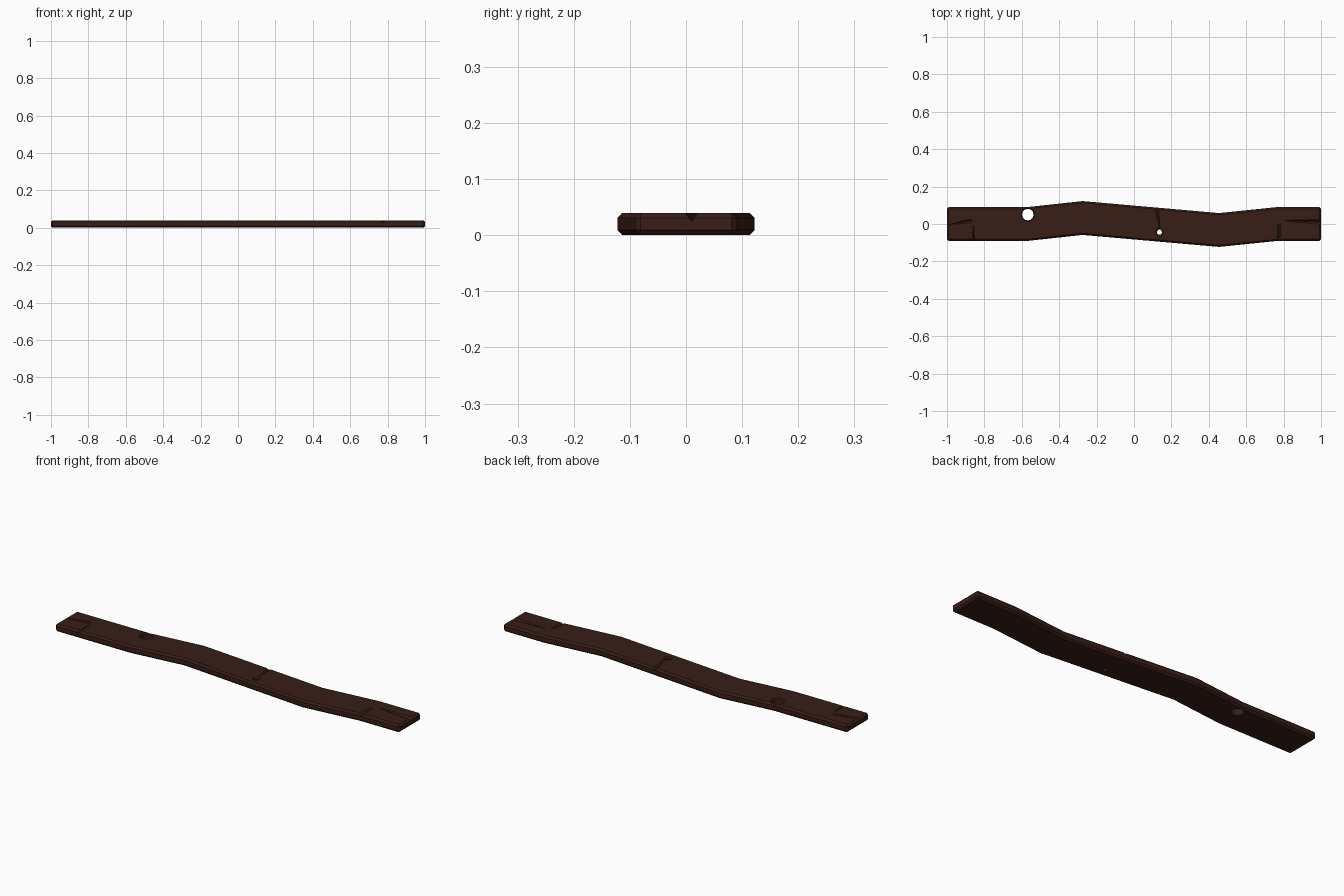
import bpy, bmesh, math
from mathutils import Vector

if "Cube" in bpy.data.objects:
    bpy.data.objects.remove(bpy.data.objects["Cube"])

H = 0.04        # board thickness
W = 0.0905      # half width
BEND = [(-1, 0), (-0.57, 0), (-0.275, 0.032), (0.455, -0.032), (0.765, 0), (1, 0)]


def new_object(name, bm):
    bmesh.ops.recalc_face_normals(bm, faces=bm.faces)
    me = bpy.data.meshes.new(name)
    bm.to_mesh(me)
    bm.free()
    ob = bpy.data.objects.new(name, me)
    bpy.context.collection.objects.link(ob)
    return ob


def loft(name, rings):
    """Closed solid through rings of equal point count."""
    bm = bmesh.new()
    vs = [[bm.verts.new(p) for p in r] for r in rings]
    n = len(vs[0])
    for a, b in zip(vs, vs[1:]):
        for i in range(n):
            j = (i + 1) % n
            bm.faces.new((a[i], a[j], b[j], b[i]))
    bm.faces.new(vs[0])
    bm.faces.new(vs[-1])
    return new_object(name, bm)


# crooked plank: square sections along the bend, then chamfered
plank = loft("crooked_plank", [
    [(x, y - W, 0), (x, y + W, 0), (x, y + W, H), (x, y - W, H)] for x, y in BEND])
bev = plank.modifiers.new("chamfer", 'BEVEL')
bev.width = 0.009
bev.segments = 1
bev.limit_method = 'ANGLE'
bev.angle_limit = math.radians(40)


def cut(cutter):
    m = plank.modifiers.new(cutter.name, 'BOOLEAN')
    m.operation = 'DIFFERENCE'
    m.solver = 'EXACT'
    m.object = cutter
    cutter.hide_render = True
    cutters.append(cutter)


def knot_hole(name, x, y, r, rim, sides):
    def ring(rad, z):
        return [(x + rad * math.cos(2 * math.pi * i / sides),
                 y + rad * math.sin(2 * math.pi * i / sides), z) for i in range(sides)]
    k = rim - r
    cut(loft(name, [ring(r, -0.02), ring(r, H - k), ring(rim + k, H + k)]))


def crack(name, wide, tip, w, d, w2=0.002, d2=0.002):
    """V groove in the top face, from its wide end to its thin tip."""
    a, b = Vector((*wide, H)), Vector((*tip, H))
    t = (b - a).normalized()
    s = Vector((-t.y, t.x, 0))

    def section(p, hw, dep):
        up = Vector((0, 0, dep))
        return [p + 2 * hw * s + up, p - 2 * hw * s + up, p - up]
    cut(loft(name, [section(a, w, d), section(b, w2, d2)]))


cutters = []
# knot holes
knot_hole("large_knot_hole", -0.568, 0.05, 0.031, 0.037, 12)
knot_hole("small_knot_hole", 0.136, -0.044, 0.014, 0.021, 10)
# cracks
crack("right_end_crack", (1.01, 0.01), (0.81, 0.019), 0.014, 0.016)
crack("right_side_crack", (0.776, -0.10), (0.776, 0.0), 0.012, 0.014, 0.006, 0.006)
crack("middle_crack", (0.118, 0.10), (0.138, -0.02), 0.012, 0.013)
crack("left_side_crack", (-0.858, -0.10), (-0.858, -0.008), 0.006, 0.01)
crack("left_end_crack", (-0.87, 0.018), (-0.99, -0.004), 0.009, 0.012)

# dark wood
mat = bpy.data.materials.new("dark_wood")
mat.diffuse_color = (0.04, 0.013, 0.008, 1)
mat.use_nodes = True
mat.node_tree.nodes["Principled BSDF"].inputs["Base Color"].default_value = mat.diffuse_color
plank.data.materials.append(mat)

# apply the cuts and remove the cutters
bpy.context.view_layer.update()
dg = bpy.context.evaluated_depsgraph_get()
mesh = bpy.data.meshes.new_from_object(plank.evaluated_get(dg))
plank.modifiers.clear()
plank.data = mesh
mesh.materials.clear()
mesh.materials.append(mat)
for p in mesh.polygons:
    p.material_index = 0
for c in cutters:
    bpy.data.objects.remove(c)
